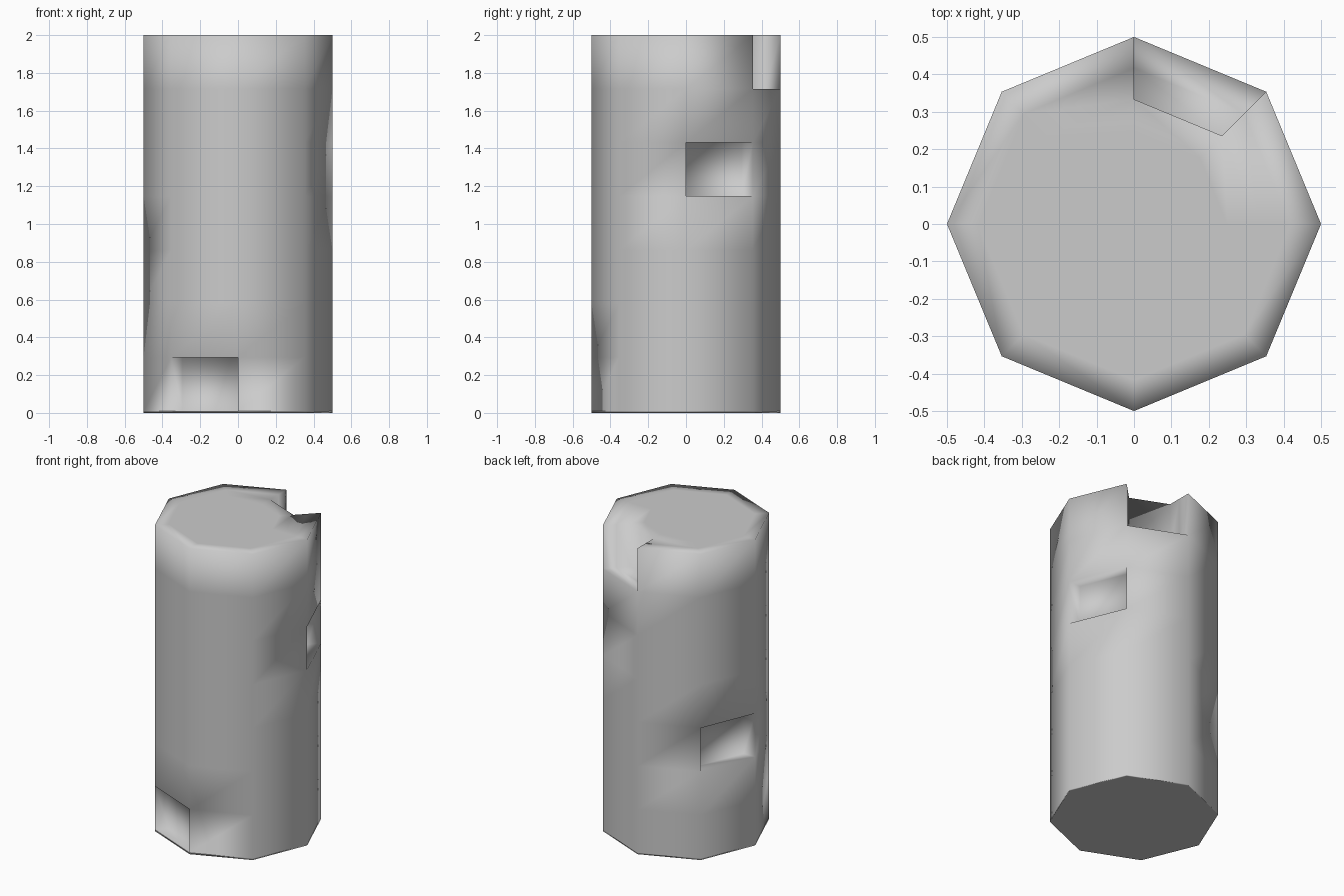
import bpy, bmesh, math

if "Cube" in bpy.data.objects:
    bpy.data.objects.remove(bpy.data.objects["Cube"])

R, SIDES, RINGS, LEVELS = 0.5, 8, 6, 7
BASE, HEIGHT = 0.01, 2.0
STEP = (HEIGHT - BASE) / LEVELS

# Missing blocks as (ring, sector, level): three niches and the top notch
EMPTY = {(5, 5, 0), (5, 3, 2), (5, 0, 4), (5, 1, 6), (4, 1, 6)}


def solid(i, j, k):
    return 0 <= i < RINGS and 0 <= k < LEVELS and (i, j % SIDES, k) not in EMPTY


def point(i, j, z):
    a = math.tau * j / SIDES
    r = R * i / RINGS
    return (r * math.cos(a), r * math.sin(a), z)


def finish(bm, name):
    bmesh.ops.recalc_face_normals(bm, faces=bm.faces)
    me = bpy.data.meshes.new(name)
    bm.to_mesh(me)
    bm.free()
    for p in me.polygons:
        p.use_smooth = True
    ob = bpy.data.objects.new(name, me)
    bpy.context.collection.objects.link(ob)
    return ob


# Column: skin of a ring / sector / level block grid
bm = bmesh.new()
cache = {}


def vert(i, j, k):
    key = (i, j % SIDES if i else 0, k)
    if key not in cache:
        cache[key] = bm.verts.new(point(i, j, BASE + k * STEP))
    return cache[key]


def face(*corners):
    vs = list(dict.fromkeys(vert(*c) for c in corners))
    if len(vs) > 2:
        bm.faces.new(vs)


for i in range(RINGS):
    for j in range(SIDES):
        for k in range(LEVELS):
            if not solid(i, j, k):
                if k == 0:  # niche floor resting on the base plate
                    face((i, j, 0), (i + 1, j, 0), (i + 1, j + 1, 0), (i, j + 1, 0))
                continue
            if not solid(i + 1, j, k):
                face((i+1, j, k), (i+1, j+1, k), (i+1, j+1, k+1), (i+1, j, k+1))
            if not solid(i, j, k + 1):
                face((i, j, k+1), (i+1, j, k+1), (i+1, j+1, k+1), (i, j+1, k+1))
            if k > 0 and not solid(i, j, k - 1):
                face((i, j, k), (i, j+1, k), (i+1, j+1, k), (i+1, j, k))
            for d in (0, 1):
                if not solid(i, j - 1 + 2 * d, k):
                    face((i, j+d, k), (i+1, j+d, k), (i+1, j+d, k+1), (i, j+d, k+1))
finish(bm, "column")

# Thin base plate closing the underside
bm = bmesh.new()
low = [bm.verts.new(point(RINGS, j, 0)) for j in range(SIDES)]
high = [bm.verts.new(point(RINGS, j, BASE)) for j in range(SIDES)]
bm.faces.new(low[::-1])
for j in range(SIDES):
    n = (j + 1) % SIDES
    bm.faces.new((low[j], low[n], high[n], high[j]))
for f in bm.faces:
    f.normal_update()
plate = finish(bm, "base_plate")
mod = plate.modifiers.new("flat_underside", 'WEIGHTED_NORMAL')
mod.mode = 'FACE_AREA'
mod.weight = 100
